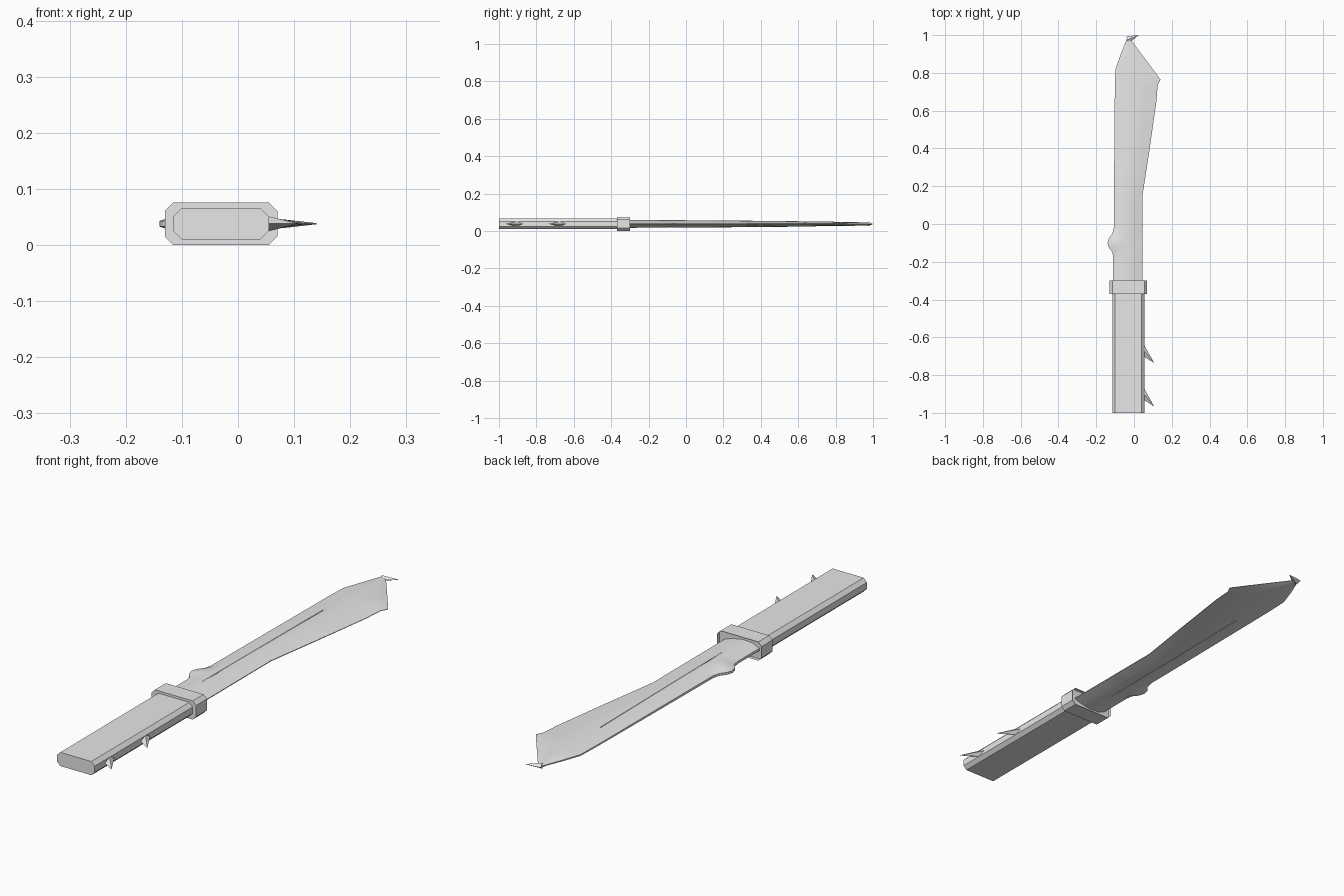
import bpy, bmesh
from mathutils import Vector

cube = bpy.data.objects.get("Cube")
if cube:
    bpy.data.objects.remove(cube, do_unlink=True)

steel = bpy.data.materials.new("light grey")
steel.use_nodes = True
grey = (0.8, 0.8, 0.8, 1)
steel.diffuse_color = grey
steel.node_tree.nodes["Principled BSDF"].inputs["Base Color"].default_value = grey

MID = 0.038  # height of the centre plane


def finish(name, bm, smooth=False):
    bmesh.ops.recalc_face_normals(bm, faces=bm.faces)
    mesh = bpy.data.meshes.new(name)
    bm.to_mesh(mesh)
    bm.free()
    mesh.materials.append(steel)
    ob = bpy.data.objects.new(name, mesh)
    bpy.context.collection.objects.link(ob)
    if smooth:
        bpy.ops.object.select_all(action="DESELECT")
        ob.select_set(True)
        bpy.context.view_layer.objects.active = ob
        bpy.ops.object.shade_smooth_by_angle(angle=0.6)
    return ob


def loft(bm, rings):
    """Skin closed rings of points and cap both ends."""
    loops = [[bm.verts.new(p) for p in ring] for ring in rings]
    n = len(loops[0])
    for a, b in zip(loops, loops[1:]):
        for i in range(n):
            j = (i + 1) % n
            bm.faces.new((a[i], a[j], b[j], b[i]))
    bm.faces.new(loops[0])
    return bm.faces.new(loops[-1])


def octagon(y, x0, x1, half, cut):
    z0, z1 = MID - half, MID + half
    return [(x0 + cut, y, z0), (x1 - cut, y, z0), (x1, y, z0 + cut), (x1, y, z1 - cut),
            (x1 - cut, y, z1), (x0 + cut, y, z1), (x0, y, z1 - cut), (x0, y, z0 + cut)]


def spike(name, base, spread, depth, tip):
    """Four-sided thorn on a diamond base."""
    bm = bmesh.new()
    b, s, up = Vector(base), Vector(spread), Vector((0, 0, depth))
    ring = [bm.verts.new(b + d) for d in (s, up, -s, -up)]
    point = bm.verts.new(tip)
    bm.faces.new(ring)
    for i in range(4):
        bm.faces.new((ring[i], ring[(i + 1) % 4], point))
    finish(name, bm)


# Grip with chamfered edges
bm = bmesh.new()
loft(bm, [octagon(y, -0.115, 0.055, 0.028, 0.015) for y in (-1, -0.32)])
finish("grip", bm)

# Collar with a shallow recess around the blade root
bm = bmesh.new()
end = loft(bm, [octagon(y, -0.13, 0.07, 0.038, 0.015) for y in (-0.37, -0.30)])
bmesh.ops.inset_region(bm, faces=[end], thickness=0.012)
bmesh.ops.translate(bm, verts=end.verts, vec=(0, -0.015, 0))
finish("collar", bm)

# Blade stations: y, back edge, cutting edge, half thickness
stations = [
    (-0.33, -0.11, 0.045, 0.021), (-0.18, -0.11, 0.045, 0.020),
    (-0.15, -0.114, 0.045, 0.020), (-0.125, -0.133, 0.045, 0.020),
    (-0.10, -0.14, 0.045, 0.020), (-0.075, -0.133, 0.045, 0.019),
    (-0.05, -0.114, 0.045, 0.019), (-0.02, -0.107, 0.045, 0.019),
    (0.15, -0.106, 0.045, 0.018), (0.40, -0.104, 0.083, 0.016),
    (0.66, -0.102, 0.12, 0.013), (0.735, -0.101, 0.125, 0.012),
    (0.765, -0.1, 0.14, 0.012), (0.82, -0.098, 0.10, 0.011),
    (0.90, -0.07, 0.04, 0.010), (0.98, -0.038, -0.02, 0.007)]


def blade_ring(y, back, edge, t):
    w = edge - back
    half = [(back, 0.25 * t), (back + 0.2 * w, 0.9 * t), (back + 0.5 * w, t),
            (back + 0.75 * w, 0.65 * t), (edge, 0.08 * t)]
    return ([(x, y, MID + z) for x, z in half]
            + [(x, y, MID - z) for x, z in reversed(half)])


bm = bmesh.new()
loft(bm, [blade_ring(*s) for s in stations])
finish("blade", bm, smooth=True)

# Fine rib along both flats of the blade
bm = bmesh.new()
loft(bm, [octagon(y, -0.037, -0.034, h, 0.001) for y, h in ((-0.18, 0.0205), (0.15, 0.0187),
                                                           (0.6, 0.0147))])
finish("blade_rib", bm)

# Thorns on the grip and the hooked point
for name, y in (("rear_thorn", -0.90), ("front_thorn", -0.67)):
    spike(name, (0.052, y, MID), (0, 0.032, 0), 0.014, (0.107, y - 0.066, MID))
spike("tip_hook", (-0.035, 0.975, MID), (0.006, -0.018, 0), 0.012, (0.025, 1.0, MID))
